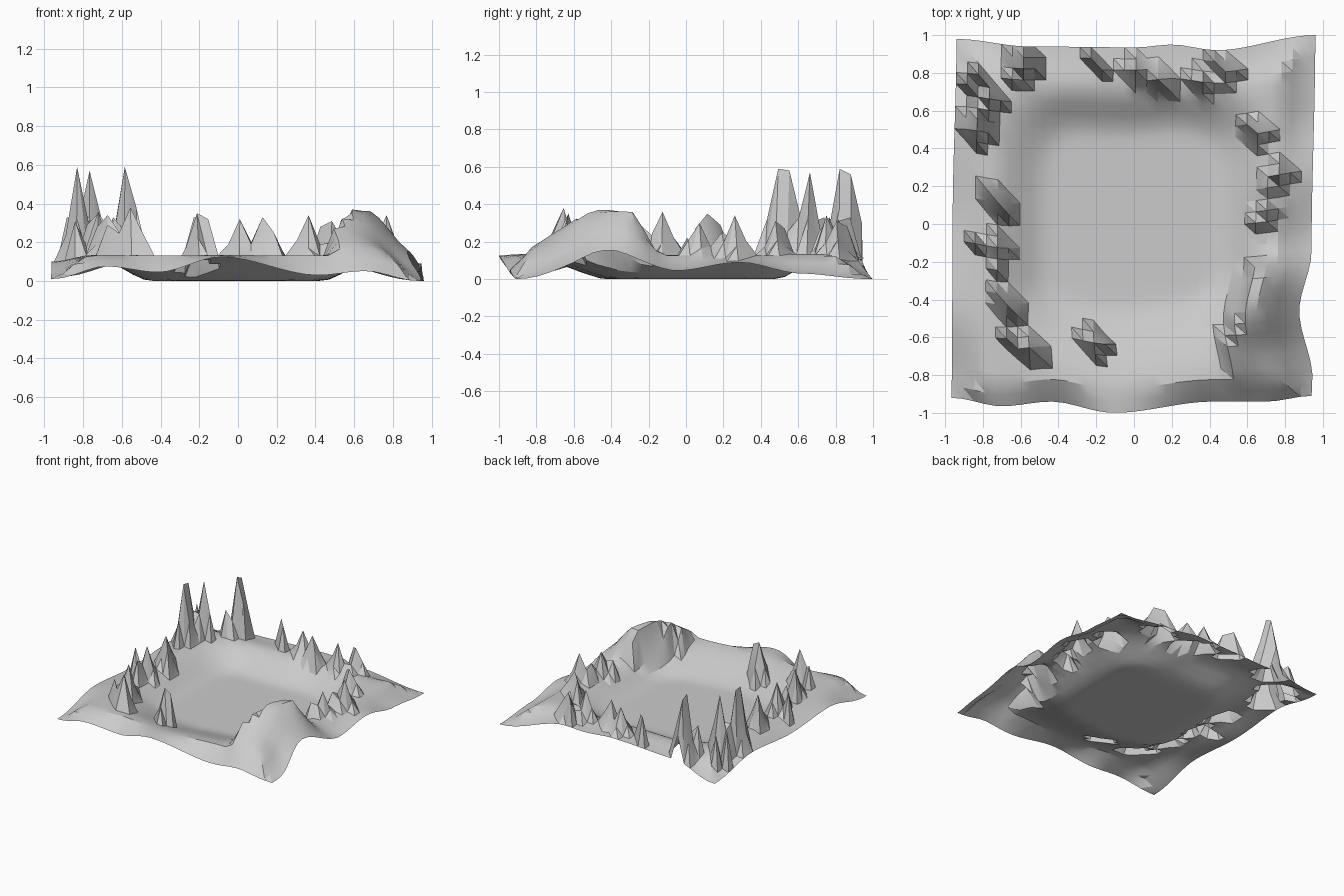
import bpy, bmesh, math, random

cube = bpy.data.objects.get("Cube")
if cube:
    bpy.data.objects.remove(cube, do_unlink=True)

random.seed(4)
N = 32


def smooth(a, b, t):
    t = min(max((t - a) / (b - a), 0), 1)
    return t * t * (3 - 2 * t)


def curve(points, t):
    """Soft interpolation through (position, value) pairs."""
    for (a, p), (b, q) in zip(points, points[1:]):
        if t <= b:
            return p + (q - p) * smooth(a, b, t)
    return points[-1][1]


# Outline of the sheet: how far each side reaches
front_y = [(-1, -.92), (-.72, -.965), (-.45, -.94), (-.1, -1), (.45, -.94), (.75, -.94), (1, -.91)]
back_y = [(-1, .98), (-.6, .94), (0, .935), (.2, .95), (.45, .92), (1, 1)]
right_x = [(-1, .94), (-.9, .945), (-.53, .875), (-.2, .94), (1, .96)]
left_x = [(-1, -.965), (0, -.96), (1, -.94)]

# Height of the outer border along each side
front_z = [(-1, .01), (-.72, .08), (-.42, .045), (-.08, .125), (.45, .03), (.72, .055), (1, 0)]
back_z = [(-1, .02), (-.6, .1), (0, .12), (.45, .1), (1, 0)]
right_z = [(-1, 0), (-.55, .11), (-.1, .045), (.25, .09), (.6, .03), (1, 0)]
left_z = [(-1, .01), (-.5, .1), (0, .07), (.5, .1), (1, .02)]


def zone(c, floor, crest):
    """Common radius: floor ends at .55, crest lies at .78, border at 1."""
    c = abs(c)
    if c < floor:
        return c / floor * .55
    if c < crest:
        return .55 + (c - floor) / (crest - floor) * .23
    return .78 + (c - crest) / (1 - crest) * .22


def ground(u, v):
    a = zone(u, .51, .8)
    b = zone(v, .56, .8) if v > 0 else zone(v, .46, .9)
    r = (a ** 6 + b ** 6) ** (1 / 6)
    wu, wv = abs(u) ** 8 + 1e-9, abs(v) ** 8 + 1e-9
    eu = curve(right_z if u > 0 else left_z, v)
    ev = curve(back_z if v > 0 else front_z, u)
    border = (wu * eu + wv * ev) / (wu + wv)
    crest = .135 * smooth(.5, .78, r)
    k = smooth(.74, 1, max(a, b))
    return crest * (1 - k) + border * k


def hill(x, y):
    """Bluff in the front left corner: steep inside, gentle outside."""
    d = x - (.42 + .36 * (y + .65) + .6 * max(0, -.65 - y))
    end = .6 * max(0, x - .62)
    along = smooth(-.95, -.45, y) * (1 - smooth(-.26 - end, -.15 + end / 2, y))
    return .26 * along * smooth(0, .09, d) * (1 - smooth(.05, .5, d))


# Base grid of the sheet
bm = bmesh.new()
bmesh.ops.create_grid(bm, x_segments=N, y_segments=N, size=1)

# Split every cell along the same diagonal
for face in list(bm.faces):
    corners = sorted(face.verts, key=lambda p: p.co.x - p.co.y)
    bmesh.utils.face_split(face, corners[0], corners[-1])

for vert in bm.verts:
    u, v = vert.co.x, vert.co.y
    x0, x1 = curve(left_x, v), curve(right_x, v)
    y0, y1 = curve(front_y, u), curve(back_y, u)
    x = x0 + (x1 - x0) * (u + 1) / 2
    y = y0 + (y1 - y0) * (v + 1) / 2
    vert.co = (x, y, ground(u, v) + hill(x, y))

# Rock spikes pulled out of the sheet: x, y, tip height
main_spikes = [
    (-.61, .80, .59), (-.61, .86, .56), (-.84, .47, .59), (-.84, .53, .58), (-.78, .67, .57),
    (-.72, .10, .35), (-.72, -.10, .36), (-.66, -.45, .34), (-.53, -.67, .38), (-.20, -.65, .35),
    (-.02, .80, .32), (.11, .74, .33), (.36, .74, .34), (.50, .80, .31),
    (.68, .48, .31), (.74, .26, .34), (.68, .08, .30),
]
small_spikes = [
    (-.53, .80, .38), (-.66, .74, .33), (-.88, .72, .33), (-.84, .78, .30), (-.78, .16, .29),
    (-.66, .04, .27), (-.84, -.11, .31), (-.72, -.23, .29), (-.72, -.38, .28), (-.60, -.50, .26),
    (-.65, -.61, .29), (-.47, -.72, .25), (-.14, -.65, .32), (-.20, .85, .33), (-.14, .83, .31),
    (.17, .72, .25), (.42, .85, .28), (.62, .54, .27), (.68, .20, .25), (.62, .03, .22),
]
base = {vert: vert.co.z for vert in bm.verts}


def pull(sx, sy, tip, spread):
    """Raise the nearest point to tip and drag its neighbours part way."""
    top = min(bm.verts, key=lambda p: math.hypot(p.co.x - sx, p.co.y - sy))
    top.co.z = max(top.co.z, tip)
    if spread:
        for edge in top.link_edges:
            side = edge.other_vert(top)
            if math.hypot(side.co.x - top.co.x, side.co.y - top.co.y) < .075:
                share = random.uniform(.2, .5)
                side.co.z = max(side.co.z, base[side] + (tip - base[top]) * share)


for spike in main_spikes:
    pull(*spike, True)
for spike in small_spikes:
    pull(*spike, False)

# Rest the lowest point on the ground
low = min(vert.co.z for vert in bm.verts)
for vert in bm.verts:
    vert.co.z -= low

mesh = bpy.data.meshes.new("rocky_arena")
bm.to_mesh(mesh)
bm.free()
arena = bpy.data.objects.new("rocky_arena", mesh)
bpy.context.collection.objects.link(arena)

# Plain stone colour
stone = bpy.data.materials.new("stone_grey")
stone.use_nodes = True
colour = (.6, .6, .6, 1)
stone.diffuse_color = colour
stone.node_tree.nodes["Principled BSDF"].inputs["Base Color"].default_value = colour
mesh.materials.append(stone)

bpy.context.view_layer.objects.active = arena
arena.select_set(True)
bpy.ops.object.shade_smooth_by_angle(angle=math.radians(25))
